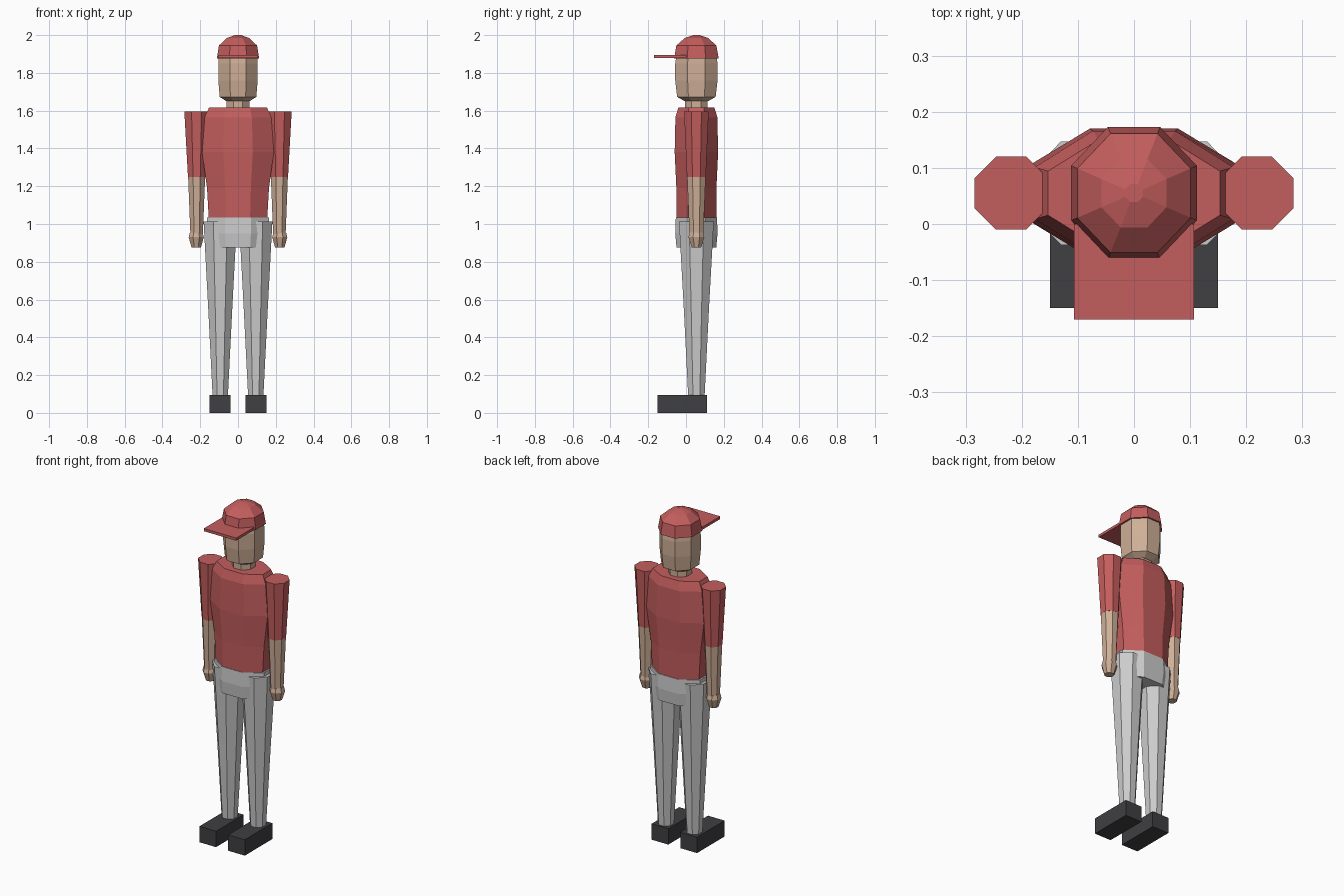
import bpy, bmesh, math

if "Cube" in bpy.data.objects:
    bpy.data.objects.remove(bpy.data.objects["Cube"])

CY = 0.055  # front-back centre of the body


def material(name, rgb):
    m = bpy.data.materials.new(name)
    m.diffuse_color = (*rgb, 1)
    m.use_nodes = True
    m.node_tree.nodes["Principled BSDF"].inputs["Base Color"].default_value = m.diffuse_color
    return m


RED = material("red_cloth", (0.55, 0.11, 0.11))
SKIN = material("skin", (0.62, 0.43, 0.31))
DARK = material("dark_leather", (0.05, 0.05, 0.055))


def finish(bm, name, mat):
    bmesh.ops.recalc_face_normals(bm, faces=bm.faces)
    mesh = bpy.data.meshes.new(name)
    bm.to_mesh(mesh)
    bm.free()
    if mat:
        mesh.materials.append(mat)
    obj = bpy.data.objects.new(name, mesh)
    bpy.context.collection.objects.link(obj)
    return obj


def loft(name, rings, mat=None, cx=0.0, cy=CY):
    """Capped eight-sided tube; rings are (z, half width, half depth)."""
    bm = bmesh.new()
    k = 1 / math.cos(math.pi / 8)
    angles = [math.pi / 8 + i * math.pi / 4 for i in range(8)]
    loops = [[bm.verts.new((cx + rx * k * math.cos(a), cy + ry * k * math.sin(a), z))
              for a in angles] for z, rx, ry in rings]
    for low, high in zip(loops, loops[1:]):
        for i in range(8):
            j = (i + 1) % 8
            bm.faces.new((low[i], low[j], high[j], high[i]))
    bm.faces.new(loops[0])
    bm.faces.new(loops[-1])
    return finish(bm, name, mat)


def box(name, lo, hi, mat=None):
    bm = bmesh.new()
    bmesh.ops.create_cube(bm, size=1)
    for v in bm.verts:
        v.co = [(a + b) / 2 + c * (b - a) for a, b, c in zip(lo, hi, v.co)]
    return finish(bm, name, mat)


# Cap and brim
loft("cap", [(1.876, .112, .118), (1.945, .101, .106), (1.985, .058, .061),
             (2.0, .016, .016)], RED)
box("cap_brim", (-.107, -.17, 1.878), (.107, 0, 1.894), RED)

# Head and neck
loft("head", [(1.652, .065, .065), (1.673, .097, .102), (1.76, .104, .112),
              (1.85, .104, .112), (1.90, .10, .105)], SKIN)
loft("neck", [(1.58, .06, .06), (1.66, .06, .06)], SKIN)

# Shirt body
loft("shirt", [(1.035, .155, .106), (1.19, .164, .106), (1.38, .19, .115),
               (1.565, .177, .111), (1.617, .153, .095)], RED)

# Hips
loft("hips", [(.875, .155, .105), (.95, .165, .112), (1.035, .164, .109)])

# Limbs and shoes on both sides
for side, s in (("right", -1), ("left", 1)):
    loft(side + "_sleeve", [(1.25, .046, .050), (1.595, .065, .065)], RED, s * .219)
    loft(side + "_forearm", [(.945, .033, .037), (1.25, .045, .049)], SKIN, s * .219)
    loft(side + "_hand", [(.876, .025, .025), (.93, .040, .042), (.955, .034, .036)],
         SKIN, s * .221)
    loft(side + "_leg", [(.08, .040, .043), (.54, .063, .066), (1.012, .088, .092)],
         None, s * .094)
    x = sorted((s * .04, s * .15))
    box(side + "_shoe", (x[0], -.15, 0), (x[1], .11, .095), DARK)
